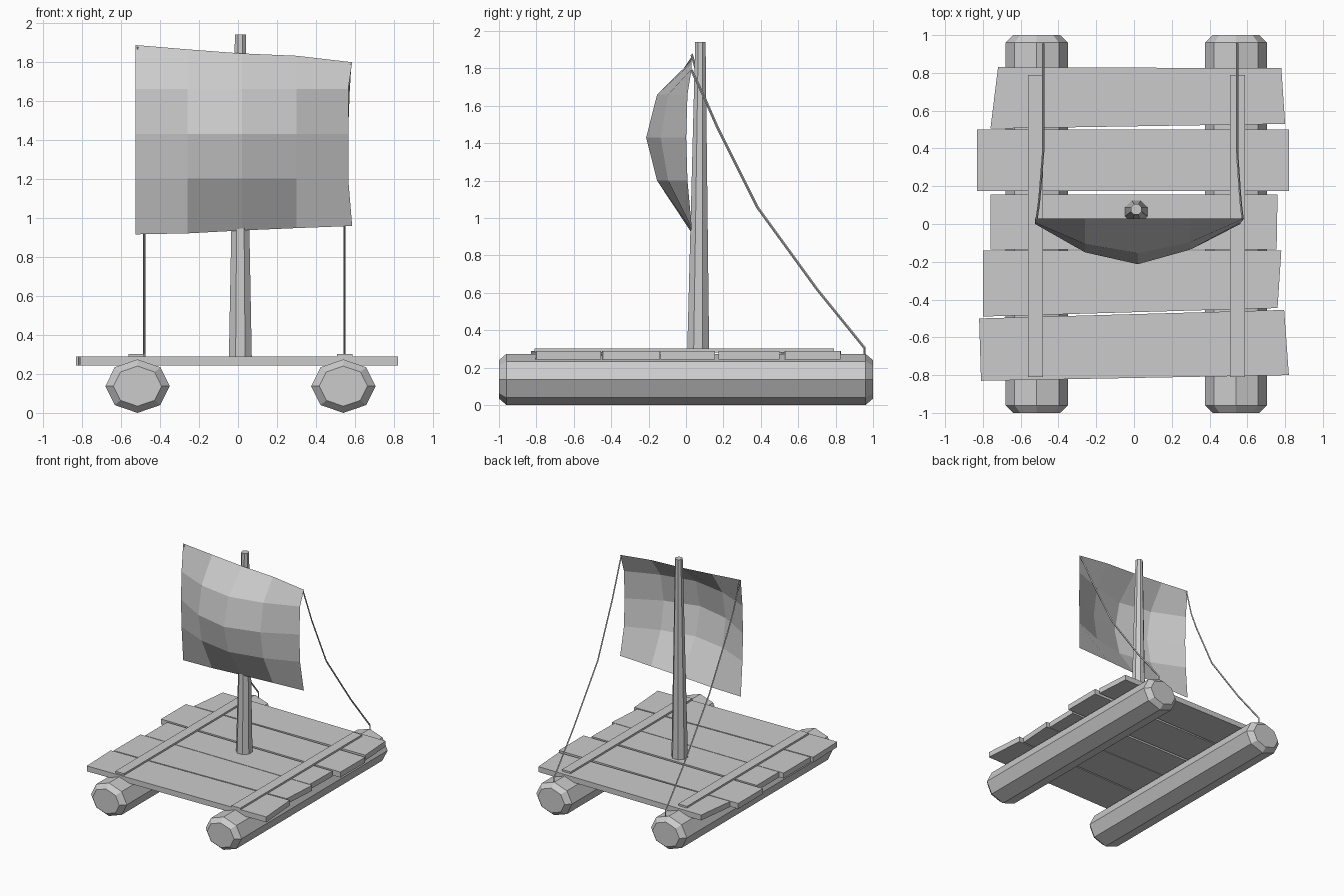
import bpy, bmesh, math
from mathutils import Vector

cube = bpy.data.objects.get("Cube")
if cube:
    bpy.data.objects.remove(cube, do_unlink=True)

# One plain grey for the whole raft
grey = bpy.data.materials.new("plain_grey")
grey.use_nodes = True
shade = (0.6, 0.6, 0.6, 1)
grey.diffuse_color = shade
grey.node_tree.nodes["Principled BSDF"].inputs["Base Color"].default_value = shade


def finish(name, bm, fix_normals=True):
    """Turn a bmesh into a flat shaded object."""
    if fix_normals:
        bmesh.ops.recalc_face_normals(bm, faces=bm.faces)
    mesh = bpy.data.meshes.new(name)
    bm.to_mesh(mesh)
    bm.free()
    mesh.materials.append(grey)
    obj = bpy.data.objects.new(name, mesh)
    bpy.context.collection.objects.link(obj)
    return obj


def loft(name, rings):
    """Skin a list of equal-sized rings and cap both ends."""
    bm = bmesh.new()
    loops = [[bm.verts.new(p) for p in ring] for ring in rings]
    count = len(loops[0])
    for a, b in zip(loops, loops[1:]):
        for i in range(count):
            j = (i + 1) % count
            bm.faces.new((a[i], a[j], b[j], b[i]))
    bm.faces.new(loops[0])
    bm.faces.new(loops[-1])
    return finish(name, bm)


def ellipse(center, axis_a, axis_b, sides, turn=0):
    center, axis_a, axis_b = Vector(center), Vector(axis_a), Vector(axis_b)
    angles = [math.tau * i / sides + turn for i in range(sides)]
    return [center + axis_a * math.cos(t) + axis_b * math.sin(t) for t in angles]


def slab(name, outline, bottom, top):
    """Flat board with the given outline."""
    return loft(name, [[(x, y, z) for x, y in outline] for z in (bottom, top)])


# Floats: octagonal logs with chamfered ends
def log(name, x):
    stations = [(-1, 0.75), (-0.96, 1), (0.96, 1), (1, 0.75)]
    loft(name, [ellipse((x, y, 0.137), (0.165 * s, 0, 0), (0, 0, 0.137 * s), 8)
                for y, s in stations])


log("right_log", -0.515)
log("left_log", 0.54)

# Deck planks: uneven four-cornered boards, back to front
planks = [
    [(-0.72, 0.83), (0.78, 0.825), (0.8, 0.53), (-0.76, 0.505)],
    [(-0.83, 0.5), (0.82, 0.5), (0.82, 0.175), (-0.83, 0.175)],
    [(-0.76, 0.155), (0.76, 0.155), (0.755, -0.135), (-0.76, -0.135)],
    [(-0.8, -0.14), (0.78, -0.14), (0.76, -0.445), (-0.8, -0.49)],
    [(-0.82, -0.5), (0.795, -0.455), (0.82, -0.8), (-0.81, -0.83)],
]
for number, outline in enumerate(planks):
    slab(f"deck_plank_{number + 1}", outline, 0.243, 0.288)

# Long battens across the planks
for name, x in (("right_batten", -0.522), ("left_batten", 0.548)):
    w = 0.04
    slab(name, [(x - w, -0.81), (x + w, -0.81), (x + w, 0.79), (x - w, 0.79)], 0.28, 0.303)

# Tapered mast, leaning slightly back
loft("mast", [ellipse((0.012, y, z), (r, 0, 0), (0, r, 0), 8, math.pi / 8)
              for y, z, r in ((0.065, 0.26, 0.064), (0.077, 1.94, 0.03))])


# Sail: a bulging four by four sheet with a slanted top edge
def sail():
    bm = bmesh.new()
    columns = [-0.525, -0.26, 0.02, 0.3, 0.565]
    top = [1.885, 1.863, 1.842, 1.83, 1.797]
    bottom = [0.915, 0.92, 0.935, 0.947, 0.958]
    middle = [1.2, 1.43, 1.66]
    across = [0.12, 0.74, 1, 0.68, 0.12]
    along = [0, 0.76, 1, 0.76, 0]
    grid = []
    for c, x in enumerate(columns):
        heights = [bottom[c]] + middle + [top[c]]
        column = []
        for r, z in enumerate(heights):
            corner = 0.02 if c == 4 and r in (0, 4) else 0
            y = 0.03 - 0.243 * across[c] * along[r]
            column.append(bm.verts.new((x + corner, y, z)))
        grid.append(column)
    for a, b in zip(grid, grid[1:]):
        for r in range(4):
            bm.faces.new((a[r], b[r], b[r + 1], a[r + 1]))
    finish("sail", bm, False)


sail()


# Sagging ropes from the top sail corners to the log ends
def rope(name, top_x, top_z, foot_x):
    path = [(0.1, 1.64), (0.17, 1.48), (0.38, 1.06), (0.7, 0.62), (0.955, 0.305), (0.955, 0.25)]
    points = [Vector((top_x, 0.03, top_z))]
    for y, z in path:
        blend = min(1, 3 * y)
        points.append(Vector((top_x + (foot_x - top_x) * blend, y, z)))
    r = 0.006
    loft(name, [ellipse(p, (r, 0, 0), (0, r, r * 0.6), 4) for p in points])


rope("right_rope", -0.515, 1.875, -0.481)
rope("left_rope", 0.575, 1.79, 0.546)
